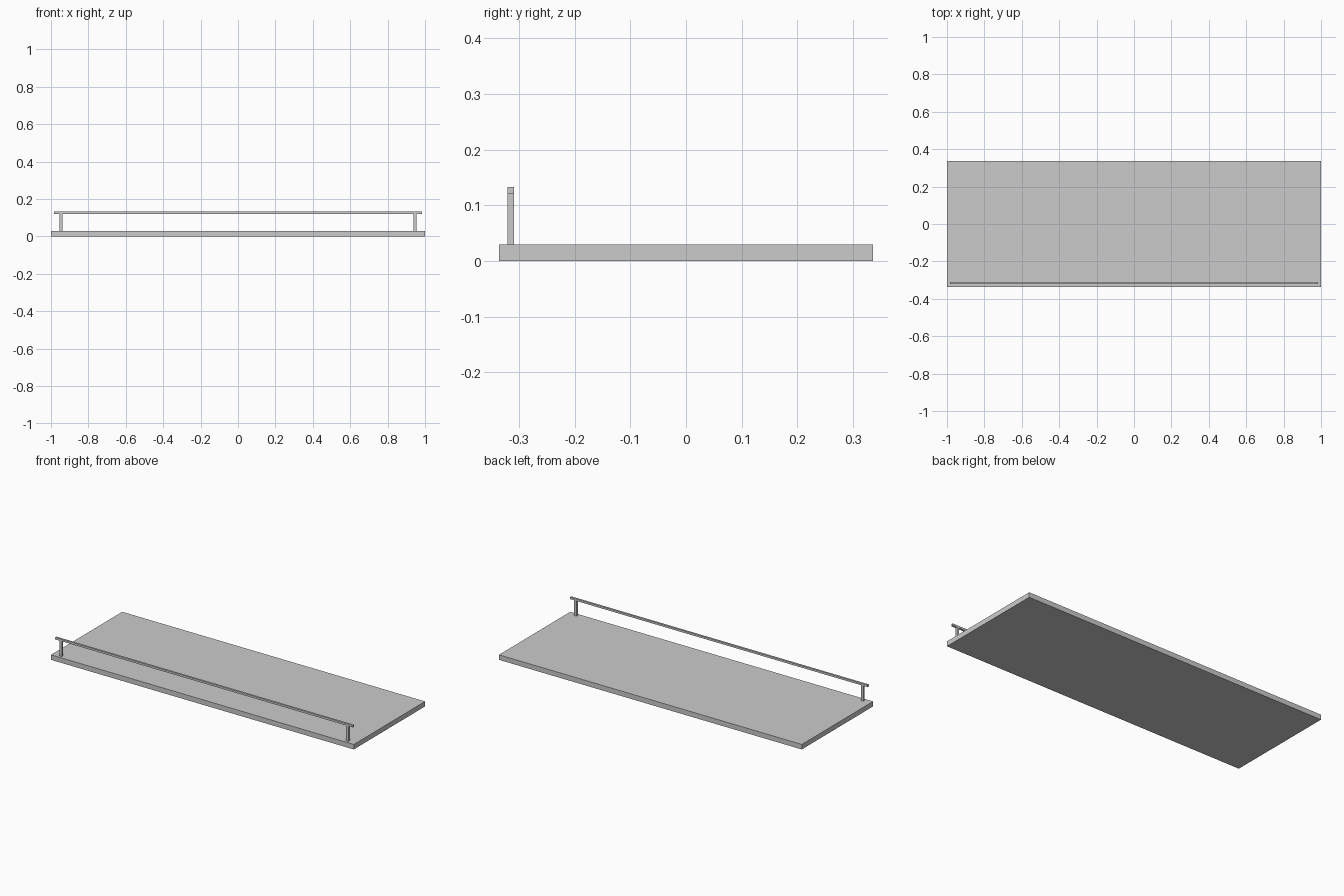
import bpy

if "Cube" in bpy.data.objects:
    bpy.data.objects.remove(bpy.data.objects["Cube"])

def box(name, x, y, z):
    """Box from (min, max) ranges on each axis."""
    bpy.ops.mesh.primitive_cube_add(size=1, location=[(a + b) / 2 for a, b in (x, y, z)])
    ob = bpy.context.object
    ob.name = name
    ob.scale = [b - a for a, b in (x, y, z)]
    bpy.ops.object.transform_apply(location=False, rotation=False, scale=True)
    return ob

BOARD_TOP = 0.03
RAIL_Z = (0.121, 0.133)
RAIL_Y = (-0.321, -0.309)

# flat shelf board
box("shelf_board", (-1, 1), (-0.336, 0.336), (0, BOARD_TOP))

# guard rail along the front edge
box("guard_rail", (-0.983, 0.983), RAIL_Y, RAIL_Z)

# rail posts near both ends
for side, cx in (("left", -0.947), ("right", 0.947)):
    box(side + "_rail_post", (cx - 0.008, cx + 0.008), RAIL_Y, (BOARD_TOP, RAIL_Z[0]))
